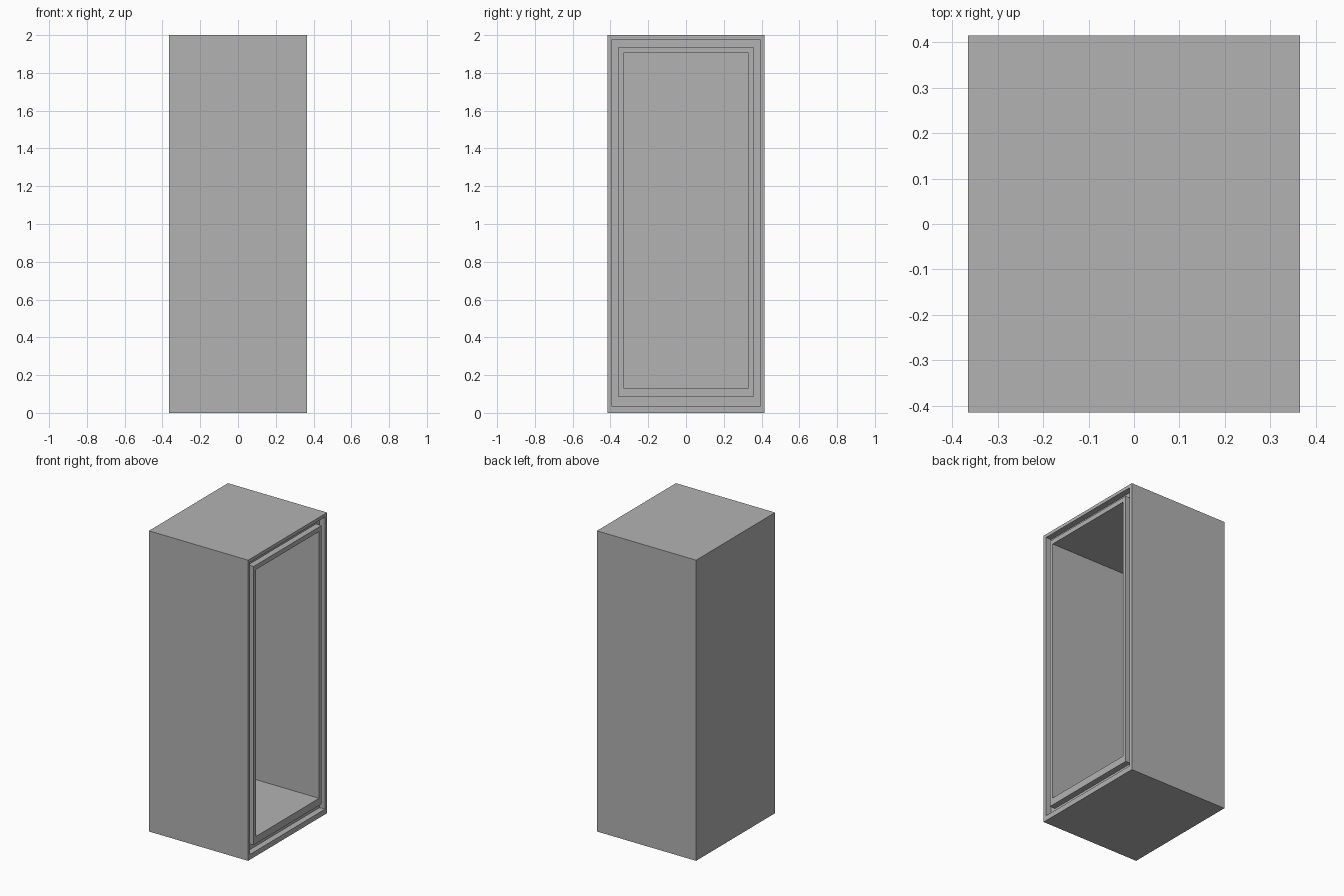
import bpy

if "Cube" in bpy.data.objects:
    bpy.data.objects.remove(bpy.data.objects["Cube"])

W, D, H = 0.365, 0.415, 2.0      # half width (x), half depth (y), height

# single grey paint
grey = bpy.data.materials.new("mid grey")
grey.diffuse_color = (0.448, 0.448, 0.448, 1)
grey.use_nodes = True
grey.node_tree.nodes["Principled BSDF"].inputs["Base Color"].default_value = grey.diffuse_color

# lining profile: (x, half depth y, bottom z, top z), from outer back to inner back
GROOVE = W - 0.04
BACK = -0.28
loops = [
    (-W, D, 0.0, H),             # outer shell, back
    (W, D, 0.0, H),              # outer rim
    (W, 0.393, 0.035, 1.978),    # groove mouth, outer
    (GROOVE, 0.393, 0.035, 1.978),
    (GROOVE, 0.357, 0.083, 1.936),
    (W, 0.357, 0.083, 1.936),    # groove mouth, inner
    (W, 0.331, 0.131, 1.905),    # inner frame
    (BACK, 0.331, 0.131, 1.905), # inside back wall
]

verts, faces = [], []
for x, y, lo, hi in loops:
    verts += [(x, -y, lo), (x, y, lo), (x, y, hi), (x, -y, hi)]
# bridge neighbouring loops
for i in range(len(loops) - 1):
    a, b = i * 4, i * 4 + 4
    for k in range(4):
        n = (k + 1) % 4
        faces.append((a + k, a + n, b + n, b + k)[::-1])
# close the outer back and the inside back
faces.append((3, 2, 1, 0))
e = (len(loops) - 1) * 4
faces.append((e, e + 1, e + 2, e + 3))

mesh = bpy.data.meshes.new("cabinet_shell")
mesh.from_pydata(verts, [], faces)
mesh.materials.append(grey)

# make all normals point outwards
import bmesh
bm = bmesh.new()
bm.from_mesh(mesh)
bmesh.ops.recalc_face_normals(bm, faces=bm.faces)
bm.to_mesh(mesh)
bm.free()

shell = bpy.data.objects.new("cabinet_shell", mesh)
bpy.context.collection.objects.link(shell)
